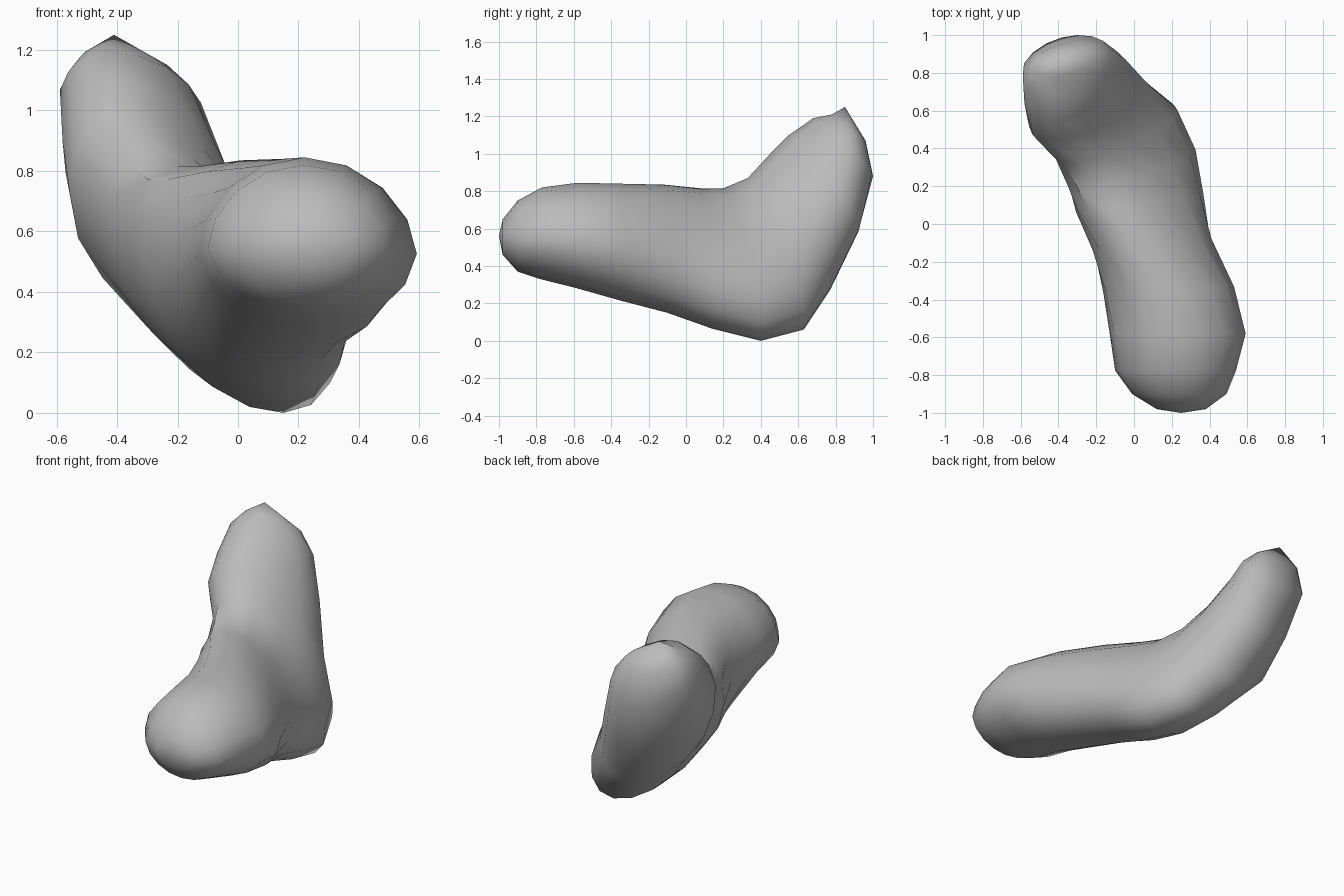
import bpy
import bmesh
from math import cos, sin, pi, radians
from mathutils import Vector

default_cube = bpy.data.objects.get("Cube")
if default_cube:
    bpy.data.objects.remove(default_cube, do_unlink=True)

SIDES = 16
SAG = .13    # how far the widest points sit below the middle of a section
PINCH = .12  # narrowing of the lower half of a section

# Cross-sections from the blunt front end to the raised rear tip:
# (outer lower point, inner upper point, sideways half axis)
SECTIONS = [
    ((.25, -.98, .46), (.25, -.98, .65), (.13, 0, 0)),
    ((.24, -.9, .37), (.24, -.9, .75), (.25, 0, 0)),
    ((.22, -.78, .33), (.22, -.77, .82), (.32, 0, 0)),
    ((.24, -.58, .28), (.22, -.58, .845), (.36, 0, 0)),
    ((.21, -.35, .215), (.15, -.35, .84), (.345, .02, 0)),
    ((.17, -.1, .15), (.01, -.12, .835), (.31, .03, .01)),
    ((.17, .14, .065), (-.13, .08, .815), (.31, .04, .02)),
    ((.15, .4, 0), (-.2, .2, .815), (.3, .05, .01)),
    ((.06, .63, .06), (-.27, .33, .87), (.285, .06, .01)),
    ((-.12, .77, .27), (-.37, .45, 1), (.3, .05, .01)),
    ((-.24, .92, .58), (-.39, .55, 1.1), (.265, .05, .01)),
    ((-.3, 1, .88), (-.42, .68, 1.19), (.23, .01, .01)),
    ((-.33, .96, 1.07), (-.41, .78, 1.21), (.16, .01, -.01)),
]
FRONT_POLE = (.25, -1, .56)
REAR_POLE = (-.41, .85, 1.25)


def make_material(name, colour):
    mat = bpy.data.materials.new(name)
    mat.use_nodes = True
    mat.diffuse_color = colour
    for node in mat.node_tree.nodes:
        if node.type == 'BSDF_PRINCIPLED':
            node.inputs["Base Color"].default_value = colour
            node.inputs["Roughness"].default_value = .8
    return mat


def add_ring(bm, low, high, side):
    """Tilted egg-shaped ring running through its low and high points."""
    low, high, side = Vector(low), Vector(high), Vector(side)
    centre = (low + high) / 2
    up = (high - low) / 2
    ring = []
    for i in range(SIDES):
        angle = 2 * pi * i / SIDES
        rise = sin(angle) - SAG * cos(angle) ** 2
        spread = cos(angle) * (1 - PINCH * max(0, -sin(angle)))
        ring.append(bm.verts.new(centre + side * spread + up * rise))
    return ring


def add_cap(bm, ring, pole):
    tip = bm.verts.new(pole)
    for i in range(SIDES):
        bm.faces.new((ring[i], ring[(i + 1) % SIDES], tip))


def bridge(bm, first, second):
    for i in range(SIDES):
        j = (i + 1) % SIDES
        bm.faces.new((first[i], first[j], second[j], second[i]))


# Curved body: loft the sections and close both ends
bm = bmesh.new()
rings = [add_ring(bm, *section) for section in SECTIONS]
for first, second in zip(rings, rings[1:]):
    bridge(bm, first, second)
add_cap(bm, rings[0], FRONT_POLE)
add_cap(bm, rings[-1], REAR_POLE)
bmesh.ops.recalc_face_normals(bm, faces=bm.faces)

mesh = bpy.data.meshes.new("curved_body")
bm.to_mesh(mesh)
bm.free()
body = bpy.data.objects.new("curved_body", mesh)
bpy.context.collection.objects.link(body)
mesh.materials.append(make_material("plain grey", (.5, .5, .5, 1)))

# Soft shading over the low-poly surface
bpy.ops.object.select_all(action='DESELECT')
body.select_set(True)
bpy.context.view_layer.objects.active = body
bpy.ops.object.shade_smooth_by_angle(angle=radians(40))
